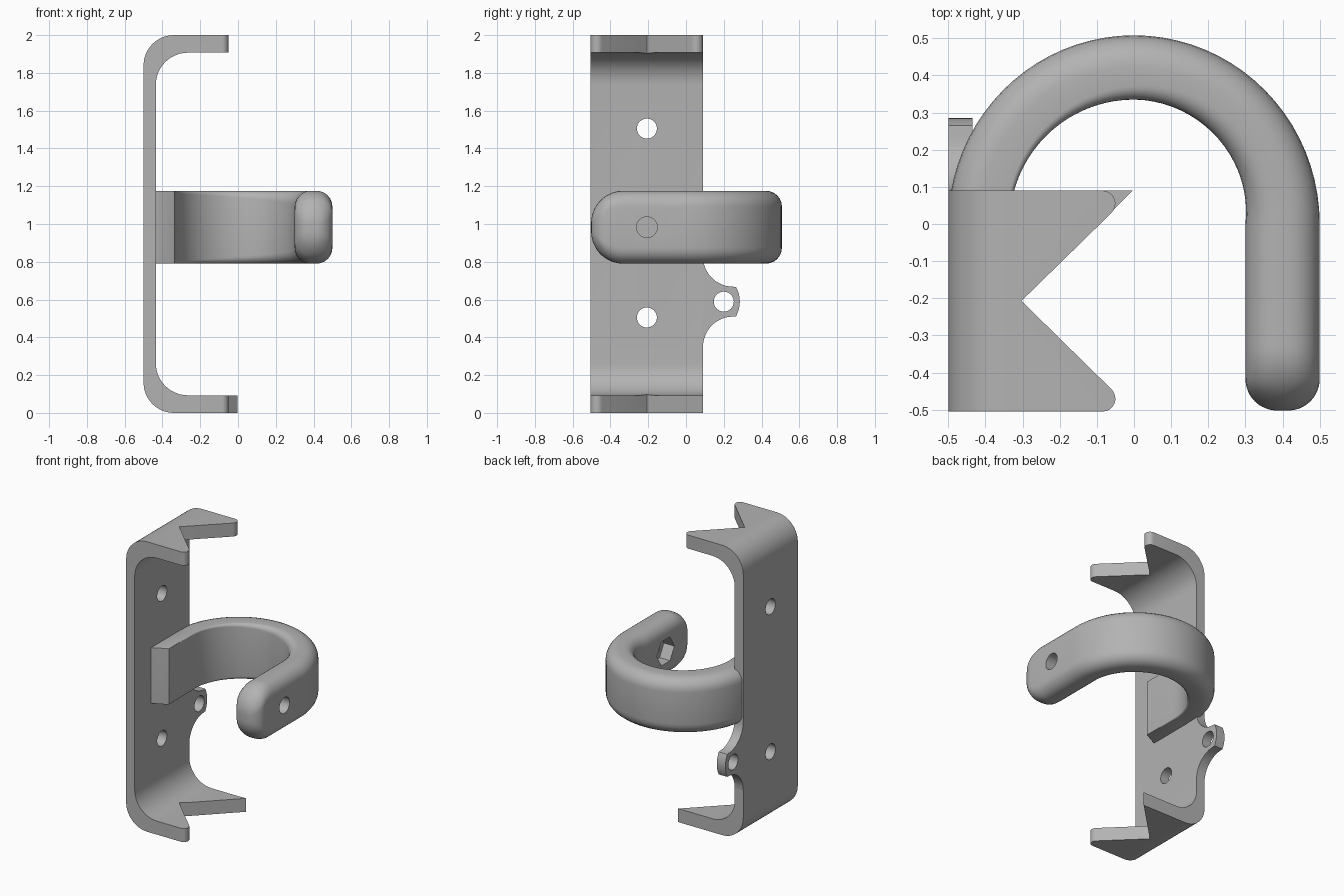
import bpy, bmesh, math
from mathutils import Matrix, Vector

if "Cube" in bpy.data.objects:
    bpy.data.objects.remove(bpy.data.objects["Cube"])

GREY = (0.45, 0.45, 0.45, 1)
grey = bpy.data.materials.new("matt grey")
grey.use_nodes = True
grey.diffuse_color = GREY
grey.node_tree.nodes["Principled BSDF"].inputs["Base Color"].default_value = GREY


def finish(bm, name):
    bmesh.ops.recalc_face_normals(bm, faces=bm.faces[:])
    mesh = bpy.data.meshes.new(name)
    bm.to_mesh(mesh)
    bm.free()
    mesh.materials.append(grey)
    ob = bpy.data.objects.new(name, mesh)
    bpy.context.collection.objects.link(ob)
    return ob


def prism(name, pts, to3d, a, b):
    """Extrude a 2D outline from depth a to depth b."""
    bm = bmesh.new()
    low = [bm.verts.new(to3d(p, q, a)) for p, q in pts]
    high = [bm.verts.new(to3d(p, q, b)) for p, q in pts]
    bm.faces.new(low)
    bm.faces.new(high)
    n = len(pts)
    for i in range(n):
        j = (i + 1) % n
        bm.faces.new((low[i], low[j], high[j], high[i]))
    return finish(bm, name)


def arc(cx, cy, r, a0, a1, n=12):
    angles = [math.radians(a0 + (a1 - a0) * i / n) for i in range(n + 1)]
    return [(cx + r * math.cos(t), cy + r * math.sin(t)) for t in angles]


def rod(x0, x1, y, z, r, sides=32):
    """Cutter along the x axis."""
    pts = [(y + p, z + q) for p, q in arc(0, 0, r, 0, 360, sides)[:-1]]
    return prism("cutter", pts, along_x, x0, x1)


def cut(ob, cutters):
    bpy.context.view_layer.objects.active = ob
    for c in cutters:
        c.hide_render = True
        mod = ob.modifiers.new("cut", "BOOLEAN")
        mod.operation, mod.solver, mod.object = "DIFFERENCE", "EXACT", c
        bpy.ops.object.modifier_apply(modifier=mod.name)
        bpy.data.objects.remove(c)


def smooth(ob, degrees=32):
    bpy.ops.object.select_all(action="DESELECT")
    ob.select_set(True)
    bpy.context.view_layer.objects.active = ob
    bpy.ops.object.shade_smooth_by_angle(angle=math.radians(degrees))


along_x = lambda p, q, d: (d, p, q)
along_y = lambda p, q, d: (p, d, q)
along_z = lambda p, q, d: (p, q, d)

BACK, FACE, EDGE, FRONT, MID = -0.5, -0.435, 0.09, -0.505, -0.207

# Channel bracket: half of the C profile, mirrored about mid height
lower = [(0, 0.093)] + arc(FACE + 0.17, 0.263, 0.17, 270, 180)
outer = arc(BACK + 0.16, 0.16, 0.16, 180, 270) + [(0, 0)]
flip = lambda pts: [(x, 2 - z) for x, z in reversed(pts)]
bracket = prism("bracket", lower + flip(lower) + flip(outer) + outer,
                along_y, FRONT, EDGE)

# V notches in both flanges; the upper one also has a rounded rear tip
front_tip = arc(-0.085, -0.47, 0.035, 45, -90, 8) + [(-0.085, -0.6), (0.1, -0.6)]
rear_tip = [(0.1, 0.2), (-0.085, 0.2)] + arc(-0.085, 0.055, 0.035, 90, -45, 8)
notch = [(-0.303, MID)] + front_tip
cut(bracket, [
    prism("cutter", notch + [(0.1, 0.193)], along_z, -0.1, 0.5),
    prism("cutter", notch + rear_tip, along_z, 1.5, 2.1),
    rod(-0.6, -0.3, MID, 0.505, 0.053),
    rod(-0.6, -0.3, MID, 1.505, 0.053)])
smooth(bracket)

# Ear with a hole on the rear edge of the plate
ear_outline = (arc(0.25, 0.35, 0.16, 180, 90)
               + arc(0.125, 0.589, 0.16, -29, 29, 8)
               + arc(0.25, 0.828, 0.16, 270, 180))
ear = prism("ear", ear_outline, along_x, BACK, FACE)
cut(ear, [rod(-0.6, -0.3, 0.2, 0.589, 0.053)])
smooth(ear)

# Hook: rounded sections swept from the plate, round the arc, down the leg
HOOK_Z, HALF = 0.983, 0.193


def section(bm, inner, outer, r_in, r_out, half):
    """Rounded rectangle standing between an inner and an outer point."""
    a, b = Vector(inner), Vector(outer)
    length = (b - a).length
    u = (b - a) / length
    lim = min(length / 2, half) * 0.98
    r_in, r_out = min(r_in, lim), min(r_out, lim)
    pts = (arc(length - r_out, half - r_out, r_out, 90, 0, 6)
           + arc(length - r_out, r_out - half, r_out, 0, -90, 6)
           + arc(r_in, r_in - half, r_in, 270, 180, 6)
           + arc(r_in, half - r_in, r_in, 180, 90, 6))
    return [bm.verts.new((*(a + u * s), HOOK_Z + t)) for s, t in pts]


bm = bmesh.new()
rings = [section(bm, (FACE, -0.325), (-0.47, -0.325), 0.003, 0.003, HALF),
         section(bm, (-0.335, -0.275), (-0.47, -0.275), 0.003, 0.003, HALF),
         section(bm, (-0.335, -0.02), (-0.49, -0.02), 0.006, 0.006, HALF)]
STEPS = 40
for i in range(STEPS + 1):
    f = i / STEPS
    t = math.pi * (1 - f)
    c, s = math.cos(t), math.sin(t)
    r = 0.335 - 0.035 * max(0, (f - 0.5) * 2) ** 1.5
    rings.append(section(bm, (r * c, r * s), (0.5 * c, 0.508 * s),
                         0.01 + 0.075 * f ** 1.5, 0.085, HALF))
TIP = 18
for i in range(TIP + 1):
    # Distance left to the end of the leg, shrinking into a rounded tip
    d = 0.18 * (1 - math.sin(math.pi / 2 * i / TIP))
    ease = lambda rad: rad - math.sqrt(max(0, rad * rad - max(0, rad - d) ** 2))
    w, h = 0.1 - ease(0.085), HALF - ease(0.17)
    y = -0.502 + d
    rings.append(section(bm, (0.4 - w, y), (0.4 + w, y), 0.085, 0.085, h))
for p, q in zip(rings, rings[1:]):
    for k in range(len(p)):
        j = (k + 1) % len(p)
        bm.faces.new((p[k], p[j], q[j], q[k]))
bm.faces.new(rings[0])
bm.faces.new(rings[-1])
hook = finish(bm, "hook")

# Screw hole through the leg with a hexagonal nut pocket inside
cut(hook, [rod(0.2, 0.6, MID, HOOK_Z, 0.055),
           rod(0.2, 0.38, MID, HOOK_Z, 0.095, 6)])
smooth(hook, 35)
